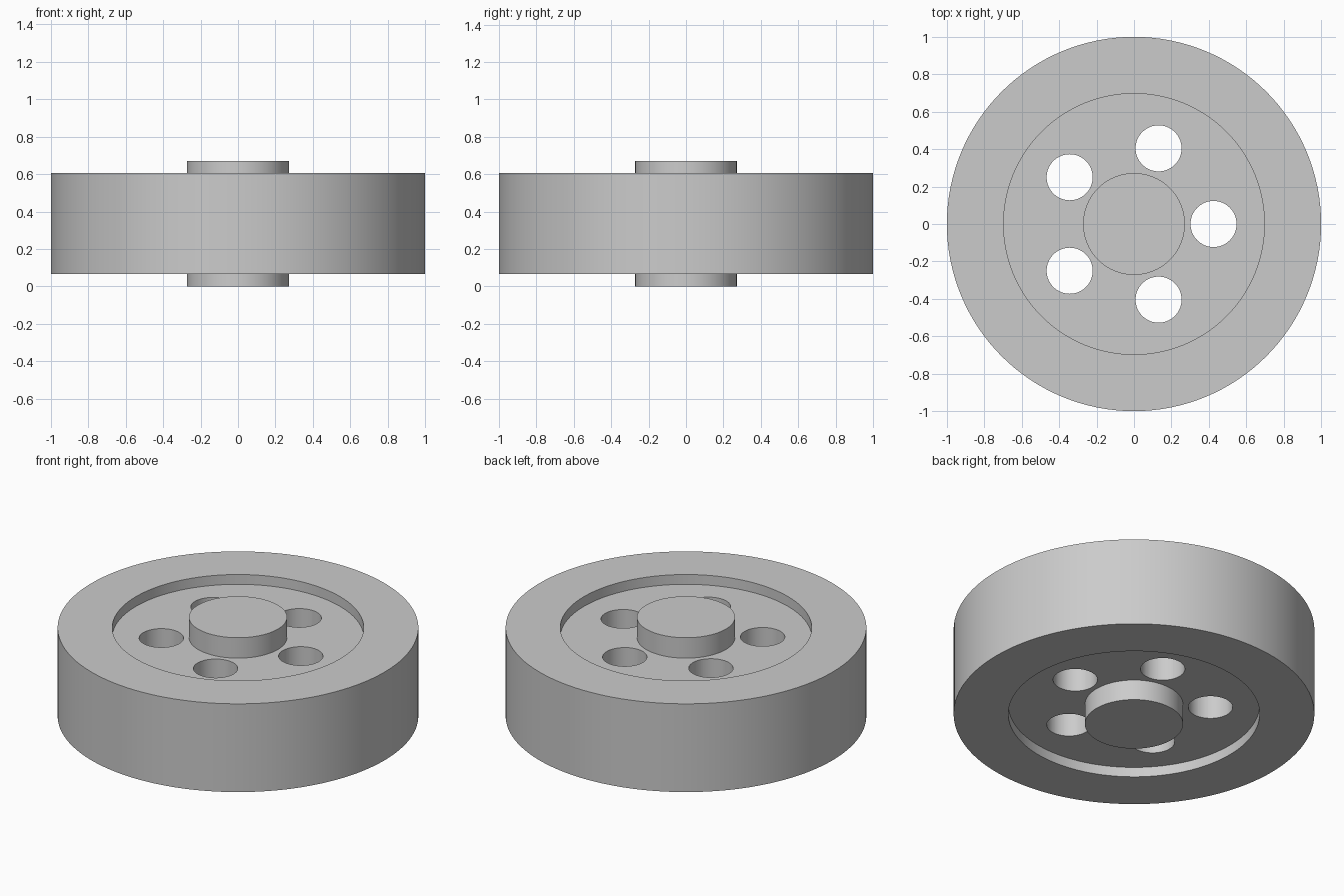
import bpy
import bmesh
from math import cos, sin, radians, tau
from mathutils import Matrix, Vector

default = bpy.data.objects.get("Cube")
if default:
    bpy.data.objects.remove(default, do_unlink=True)

# Overall dimensions
HEIGHT = 0.67
MID = HEIGHT / 2
RIM_RADIUS, RECESS_RADIUS, HUB_RADIUS = 1.0, 0.697, 0.272
RIM_HALF, WEB_HALF = 0.27, 0.21
HOLE_COUNT, HOLE_RADIUS, HOLE_CIRCLE = 5, 0.123, 0.425

# Single matte grey
grey = bpy.data.materials.new("light_grey")
grey.use_nodes = True
colour = (0.6, 0.6, 0.6, 1)
grey.diffuse_color = colour
grey.node_tree.nodes["Principled BSDF"].inputs["Base Color"].default_value = colour


def make_object(name, bm):
    bmesh.ops.recalc_face_normals(bm, faces=bm.faces)
    mesh = bpy.data.meshes.new(name)
    bm.to_mesh(mesh)
    bm.free()
    mesh.materials.append(grey)
    obj = bpy.data.objects.new(name, mesh)
    bpy.context.collection.objects.link(obj)
    return obj


def lathe(name, profile, steps):
    """Revolve a radius/height outline about the z axis."""
    bm = bmesh.new()
    verts = [bm.verts.new((r, 0, z)) for r, z in profile]
    edges = [bm.edges.new(pair) for pair in zip(verts, verts[1:])]
    bmesh.ops.spin(bm, geom=verts + edges, axis=(0, 0, 1), cent=(0, 0, 0),
                   angle=tau, steps=steps)
    bmesh.ops.remove_doubles(bm, verts=bm.verts, dist=0.0001)
    return make_object(name, bm)


# Wheel: hub, recessed web and rim, mirrored about mid height
upper = [(0, MID), (HUB_RADIUS, MID), (HUB_RADIUS, WEB_HALF),
         (RECESS_RADIUS, WEB_HALF), (RECESS_RADIUS, RIM_HALF),
         (RIM_RADIUS, RIM_HALF)]
lower = [(r, -z) for r, z in reversed(upper)]
wheel = lathe("wheel", [(r, MID + z) for r, z in upper + lower], 128)

# Ring of round holes through the web
bm = bmesh.new()
for i in range(HOLE_COUNT):
    angle = tau * i / HOLE_COUNT
    centre = Vector((cos(angle), sin(angle), 0)) * HOLE_CIRCLE
    centre.z = MID
    bmesh.ops.create_cone(bm, cap_ends=True, segments=64, radius1=HOLE_RADIUS,
                          radius2=HOLE_RADIUS, depth=1,
                          matrix=Matrix.Translation(centre))
cutter = make_object("hole_cutter", bm)
cutter.hide_render = True

bpy.ops.object.select_all(action="DESELECT")
wheel.select_set(True)
bpy.context.view_layer.objects.active = wheel
cut = wheel.modifiers.new("lightening_holes", "BOOLEAN")
cut.operation = "DIFFERENCE"
cut.solver = "EXACT"
cut.object = cutter
bpy.ops.object.modifier_apply(modifier=cut.name)
bpy.data.objects.remove(cutter, do_unlink=True)

# Smooth walls, crisp corners
bpy.ops.object.shade_smooth_by_angle(angle=radians(30))
